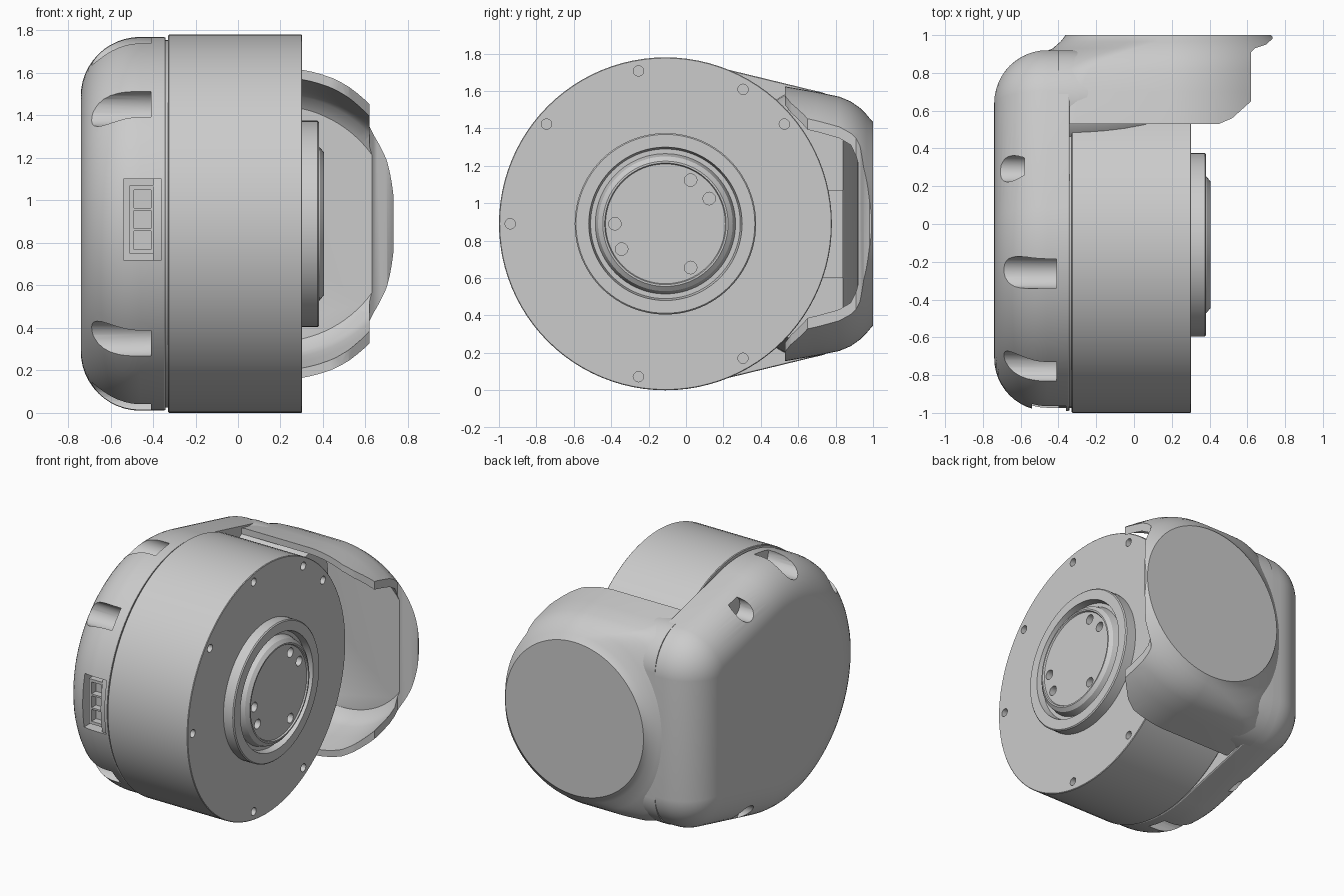
import bpy, bmesh, math

if "Cube" in bpy.data.objects:
    bpy.data.objects.remove(bpy.data.objects["Cube"])

CY, CZ = -0.11, 0.89          # motor axis (runs along x)
N = 96

grey = bpy.data.materials.new("light_grey")
grey.use_nodes = True
grey.diffuse_color = (0.6, 0.6, 0.6, 1)
grey.node_tree.nodes["Principled BSDF"].inputs["Base Color"].default_value = (0.6, 0.6, 0.6, 1)


def finish(name, bm):
    bmesh.ops.recalc_face_normals(bm, faces=bm.faces)
    mesh = bpy.data.meshes.new(name)
    bm.to_mesh(mesh)
    bm.free()
    mesh.materials.append(grey)
    ob = bpy.data.objects.new(name, mesh)
    bpy.context.collection.objects.link(ob)
    return ob


def loft(name, rings):
    """Skin a list of equal-length point rings and cap both ends."""
    bm = bmesh.new()
    loops = [[bm.verts.new(p) for p in ring] for ring in rings]
    for a, b in zip(loops, loops[1:]):
        for i in range(len(a)):
            j = (i + 1) % len(a)
            bm.faces.new((a[i], a[j], b[j], b[i]))
    bm.faces.new(loops[0])
    bm.faces.new(loops[-1])
    return finish(name, bm)


def circle(x, r, cy=CY, cz=CZ, n=N):
    return [(x, cy + r * math.cos(2 * math.pi * i / n), cz + r * math.sin(2 * math.pi * i / n))
            for i in range(n)]


def turned(name, profile):
    return loft(name, [circle(x, r) for x, r in profile])


def rod(name, x0, x1, r, radius, angle, n=12):
    """Small cylinder along x, placed on a bolt circle."""
    a = math.radians(angle)
    cy, cz = CY + radius * math.cos(a), CZ + radius * math.sin(a)
    return loft(name, [circle(x, r, cy, cz, n) for x in (x0, x1)])


def prism(name, outline, z0, z1):
    return loft(name, [[(x, y, z) for x, y in outline] for z in (z0, z1)])


def box(name, x0, x1, y0, y1, z0, z1):
    return prism(name, [(x0, y0), (x1, y0), (x1, y1), (x0, y1)], z0, z1)


def activate(ob):
    bpy.ops.object.select_all(action='DESELECT')
    ob.select_set(True)
    bpy.context.view_layer.objects.active = ob


def cut(ob, cutters):
    for c in cutters:
        activate(ob)
        mod = ob.modifiers.new("cut", 'BOOLEAN')
        mod.operation = 'DIFFERENCE'
        mod.solver = 'EXACT'
        mod.object = c
        bpy.ops.object.modifier_apply(modifier=mod.name)
        bpy.data.objects.remove(c)


def smooth(ob):
    activate(ob)
    bpy.ops.object.shade_smooth_by_angle(angle=math.radians(32))


# Motor drum with screw holes round its face
motor = turned("motor_drum", [(-0.33, 0.885), (-0.325, 0.89), (0.298, 0.89), (0.302, 0.886)])
cut(motor, [rod("hole", 0.24, 0.4, 0.028, 0.83, a) for a in (40, 60, 100, 140, 180, 260, 300)])

# Thin joint between drum and housing
joint = turned("seam_core", [(-0.4, 0.865), (-0.3, 0.865)])

# Output flange: raised ring, groove and hub
flange = turned("output_flange", [(0.28, 0.485), (0.375, 0.485), (0.382, 0.478), (0.382, 0.41),
                                  (0.335, 0.40), (0.335, 0.375), (0.385, 0.36), (0.405, 0.335),
                                  (0.405, 0.325), (0.395, 0.32)])
cut(flange, [rod("hole", 0.35, 0.5, 0.034, 0.27, a) for a in (30, 60, 180, 210, 300)])


# Rear housing: rounded hull of the drum circle and two back corners
def hull(x, discs, inset=0.0):
    ring = []
    for i in range(N):
        a = 2 * math.pi * (i + 0.5) / N
        c, s = math.cos(a), math.sin(a)
        y, z, r = max(discs, key=lambda d: d[0] * c + d[1] * s + d[2])
        ring.append((x, y + (r - inset) * c, z + (r - inset) * s))
    return ring


ROUND = 0.28
BODY = [(CY, CZ, 0.88), (0.62, CZ + 0.42, 0.3), (0.62, CZ - 0.42, 0.3)]
rings = [hull(-0.342, BODY, 0.004), hull(-0.348, BODY)]
for k in range(13):
    a = math.pi / 2 * k / 12
    rings.append(hull(-0.46 - ROUND * math.sin(a), BODY, ROUND * (1 - math.cos(a))))
housing = loft("rear_housing", rings)
pockets = [rod("pocket", -0.9, -0.41, 0.085, 0.845, a, 24) for a in (100, 140, 220, 260)]
pockets += [rod("corner_pocket", -0.9, -0.58, 0.07, 0.83, a, 24) for a in (61, 299)]
cut(housing, pockets + [box("port", -0.54, -0.36, -1.2, -0.88, 0.72, 1.1)])

# Shoulder blending the housing's back corners into the arm
CORNERS = [(0.645, CZ + s * 0.44, 0.275) for s in (1, -1)]
shoulder = loft("shoulder", [hull(x, CORNERS, d) for x, d in
                             ((-0.4, 0.0), (-0.34, 0.0), (-0.25, 0.004), (-0.15, 0.014),
                              (-0.05, 0.03), (0.05, 0.055), (0.12, 0.08))])

# Plug socket inside the front port
socket = box("port_socket", -0.51, -0.39, -0.95, -0.86, 0.75, 1.07)
cut(socket, [box("slot", -0.49, -0.41, -1.0, -0.9, z, z + 0.085) for z in (0.77, 0.867, 0.965)])

# Side arm: hollow cup around the second joint, whose axis runs along y
AX = 0.18
STATIONS = [  # y, cup radius, left centre, left reach
    (0.53, 0.735, -0.3, 0.42), (0.7, 0.705, -0.28, 0.41), (0.82, 0.68, -0.22, 0.40),
    (0.88, 0.655, -0.12, 0.42), (0.93, 0.62, 0.02, 0.45), (0.965, 0.585, 0.14, 0.53),
    (0.99, 0.555, AX, 0.55), (1.0, 0.545, AX, 0.545)]


def arm_ring(y, r, left, reach, wall=0.0):
    ring = []
    for i in range(N):
        a = 2 * math.pi * (i + 0.5) / N
        c, s = math.cos(a), math.sin(a)
        x = AX + (r - wall) * c if c > 0 else left + (reach - wall) * c
        ring.append((x, y, CZ + (r - wall) * s))
    return ring


inner = [arm_ring(*s, wall=0.045) for s in reversed(STATIONS[:4])]
inner.insert(0, arm_ring(0.92, 0.6, -0.1, 0.3, 0.045))
arm = loft("arm_cup", inner + [arm_ring(*s) for s in STATIONS])
cut(arm, [prism("side_opening", [(0.4, 0.4), (0.45, 0.53), (0.52, 0.56), (0.62, 0.65), (0.62, 0.91),
                                 (0.64, 0.93), (0.7, 0.95), (0.732, 0.98), (0.732, 1.1),
                                 (1.2, 1.1), (1.2, 0.4)], -0.2, 2.2)])

# Connector block between drum and arm
box("inner_connector", -0.1, 0.2, 0.7, 0.84, 0.6, 1.07)

for ob in (motor, joint, flange, housing, shoulder, arm):
    smooth(ob)
